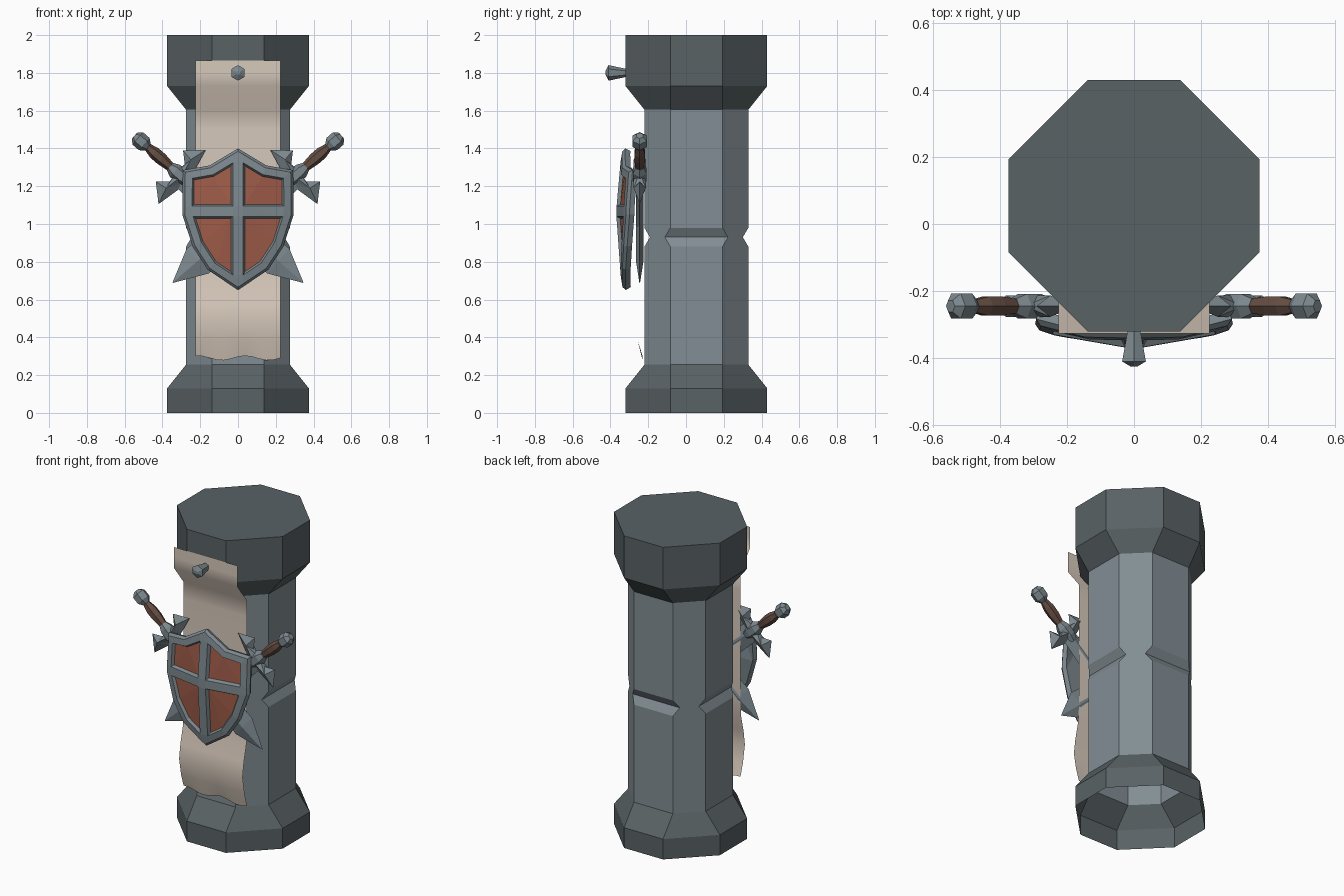
import bpy, bmesh, math
from mathutils import Matrix, Vector

cube = bpy.data.objects.get("Cube")
if cube:
    bpy.data.objects.remove(cube, do_unlink=True)


def material(name, r, g, b):
    m = bpy.data.materials.new(name)
    m.use_nodes = True
    m.diffuse_color = (r, g, b, 1)
    m.node_tree.nodes["Principled BSDF"].inputs["Base Color"].default_value = (r, g, b, 1)
    return m


DARK = material("dark_stone", 0.10, 0.122, 0.13)
LIGHT = material("light_stone", 0.225, 0.27, 0.298)
STEEL = material("steel", 0.20, 0.245, 0.27)
RED = material("shield_red", 0.34, 0.105, 0.065)
BROWN = material("grip_brown", 0.13, 0.075, 0.055)
CLOTH = material("banner_cloth", 0.68, 0.585, 0.50)


def finish(name, bm, *mats, normals=True):
    if normals:
        bmesh.ops.recalc_face_normals(bm, faces=bm.faces)
    mesh = bpy.data.meshes.new(name)
    bm.to_mesh(mesh)
    bm.free()
    for m in mats:
        mesh.materials.append(m)
    obj = bpy.data.objects.new(name, mesh)
    bpy.context.collection.objects.link(obj)
    return obj


def skin(bm, rings, cap_start=True, cap_end=True):
    """Join closed rings of points; returns the side faces per band."""
    loops = [[bm.verts.new(p) for p in ring] for ring in rings]
    bands = []
    for a, b in zip(loops, loops[1:]):
        n = len(a)
        bands.append([bm.faces.new((a[i], a[(i + 1) % n], b[(i + 1) % n], b[i])) for i in range(n)])
    if cap_start:
        bm.faces.new(loops[0][::-1])
    if cap_end:
        bm.faces.new(loops[-1])
    return bands


# Column: eight-sided rings (height, distance of flats, half width of flats)
CENTRE_Y = 0.055
FLAT = 0.138


def octagon(z, a, b):
    pts = [(a, -b), (a, b), (b, a), (-b, a), (-a, b), (-a, -b), (-b, -a), (b, -a)]
    return [(x, y + CENTRE_Y, z) for x, y in pts]


column = [(0, 0.375, FLAT), (0.13, 0.375, FLAT), (0.255, 0.275, FLAT),
          (0.88, 0.275, FLAT), (0.93, 0.246, 0.167), (0.98, 0.275, FLAT),
          (1.605, 0.275, FLAT), (1.73, 0.375, FLAT), (2.0, 0.375, FLAT)]
bm = bmesh.new()
bands = skin(bm, [octagon(*r) for r in column], cap_start=False)
for band in bands[2:6]:
    for f in band:
        f.material_index = 1
finish("column", bm, DARK, LIGHT)

# Banner: hanging sheet with a curled, ragged lower end
hang = [(1.865, -0.326), (1.8, -0.326), (1.73, -0.326), (1.605, -0.23), (1.5, -0.228),
        (1.15, -0.228), (0.8, -0.228), (0.68, -0.238), (0.58, -0.262), (0.49, -0.275),
        (0.38, -0.255), (0.29, -0.23)]
COLS = 12
bm = bmesh.new()
rows = []
for k, (z, y) in enumerate(hang):
    row = []
    for i in range(COLS + 1):
        x = -0.225 + 0.45 * i / COLS
        ragged = 0.012 * math.sin(i * 0.95 + 1.2) if k == len(hang) - 1 else 0
        row.append(bm.verts.new((x, y, z + ragged)))
    rows.append(row)
for a, b in zip(rows, rows[1:]):
    for i in range(COLS):
        f = bm.faces.new((a[i], b[i], b[i + 1], a[i + 1]))
        f.smooth = True
finish("banner", bm, CLOTH, normals=False)

# Nail holding the banner
bm = bmesh.new()
rings = []
for y, r in [(-0.30, 0.018), (-0.41, 0.041), (-0.425, 0.012)]:
    angles = [math.pi / 6 + i * math.pi / 3 for i in range(6)]
    rings.append([(r * math.cos(a), y, 1.8 + r * math.sin(a)) for a in angles])
skin(bm, rings)
finish("banner_nail", bm, STEEL)

# Shield: flat outline with bevelled rim, cross and sunken panels, then bent
right_half = [(0, 0.65), (0.16, 0.757), (0.24, 0.88), (0.295, 1.05), (0.292, 1.285), (0.15, 1.31)]
outline = right_half + [(0, 1.40)] + [(-x, z) for x, z in right_half[:0:-1]]
bm = bmesh.new()
face = bm.faces.new([bm.verts.new((x, 0, z)) for x, z in outline])
bm.normal_update()
for thickness, depth in [(0.013, 0.014), (0.038, 0)]:
    bmesh.ops.inset_region(bm, faces=[face], thickness=thickness, depth=depth,
                           use_boundary=True, use_even_offset=True)
face.material_index = 1
BAR, MID = 0.027, 1.067
cuts = [((s * BAR, 0, 0), (1, 0, 0)) for s in (-1, 1)]
cuts += [((0, 0, MID + s * BAR), (0, 0, 1)) for s in (-1, 1)]
for co, no in cuts:
    bmesh.ops.bisect_plane(bm, geom=bm.verts[:] + bm.edges[:] + bm.faces[:],
                           plane_co=co, plane_no=no, dist=1e-5)
panels = []
for f in bm.faces:
    c = f.calc_center_median()
    if f.material_index == 1 and abs(c.x) > BAR and abs(c.z - MID) > BAR:
        panels.append(f)
    else:
        f.material_index = 0
bm.normal_update()
lips = bmesh.ops.inset_region(bm, faces=panels, thickness=0.01, depth=-0.02, use_even_offset=True)
for f in lips["faces"]:
    f.material_index = 0
for f in panels:
    f.material_index = 1
border = [e for e in bm.edges if e.is_boundary]
extruded = bmesh.ops.extrude_edge_only(bm, edges=border)["geom"]
for v in extruded:
    if isinstance(v, bmesh.types.BMVert):
        v.co = Vector((v.co.x * 0.96, v.co.y + 0.03, MID + (v.co.z - MID) * 0.96))
back = bmesh.ops.holes_fill(bm, edges=[e for e in bm.edges if e.is_boundary], sides=0)
for f in back["faces"]:
    f.material_index = 0
for v in bm.verts:
    v.co.y += -0.355 + 0.65 * v.co.x ** 2 + 0.25 * (v.co.z - 1.03) ** 2
bmesh.ops.triangulate(bm, faces=[f for f in bm.faces if len(f.verts) > 4])
finish("shield", bm, STEEL, RED)

# Swords: local axes are across, depth, and along the blade from the pommel
along = Vector((-0.855, 0, -0.745)).normalized()
across = Vector((-along.z, 0, along.x))
depth_axis = Vector((0, 1, 0))
frame = Matrix((across, depth_axis, along)).transposed().to_4x4()
frame.translation = (0.51, -0.245, 1.435)
GUARD = 0.28


def sword_part(name, bm, mat):
    bmesh.ops.transform(bm, matrix=frame, verts=bm.verts)
    obj = finish(name, bm, mat)
    mod = obj.modifiers.new("Mirror", "MIRROR")
    mod.use_mirror_merge = False
    return obj


def turned(name, profile, sides, mat):
    bm = bmesh.new()
    angles = [i * math.tau / sides for i in range(sides)]
    skin(bm, [[(r * math.cos(a), r * math.sin(a), t) for a in angles] for t, r in profile])
    sword_part(name, bm, mat)


turned("sword_pommels", [(-0.05, 0.02), (-0.028, 0.043), (0.018, 0.043), (0.045, 0.022)], 6, STEEL)
turned("sword_grips", [(0.035, 0.02), (0.09, 0.033), (0.14, 0.033), (0.22, 0.022)], 6, BROWN)
turned("sword_collars", [(0.20, 0.026), (0.235, 0.042), (0.29, 0.042), (0.33, 0.03)], 6, STEEL)

# Guard arms: flared outline raised to a central ridge on both faces
arm = [(0, -0.035), (0.06, -0.03), (0.11, -0.085), (0.19, 0.004), (0.075, 0.03), (0, 0.04)]
bm = bmesh.new()
for side in (-1, 1):
    edge = [bm.verts.new((side * p, 0, GUARD + t)) for p, t in arm]
    for y in (-0.032, 0.032):
        peak = bm.verts.new((side * 0.10, y, GUARD - 0.022))
        root = bm.verts.new((0, y, GUARD))
        for a, b in zip(edge, edge[1:]):
            bm.faces.new((a, b, peak))
        bm.faces.new((edge[-1], root, peak))
        bm.faces.new((root, edge[0], peak))
sword_part("sword_guards", bm, STEEL)

# Blades: diamond section ending in a broad point
bm = bmesh.new()
rings = [[(w, 0, t), (0, h, t), (-w, 0, t), (0, -h, t)]
         for t, w, h in [(GUARD, 0.06, 0.02), (0.96, 0.088, 0.02), (1.134, 0.002, 0.002)]]
skin(bm, rings)
sword_part("sword_blades", bm, STEEL)
